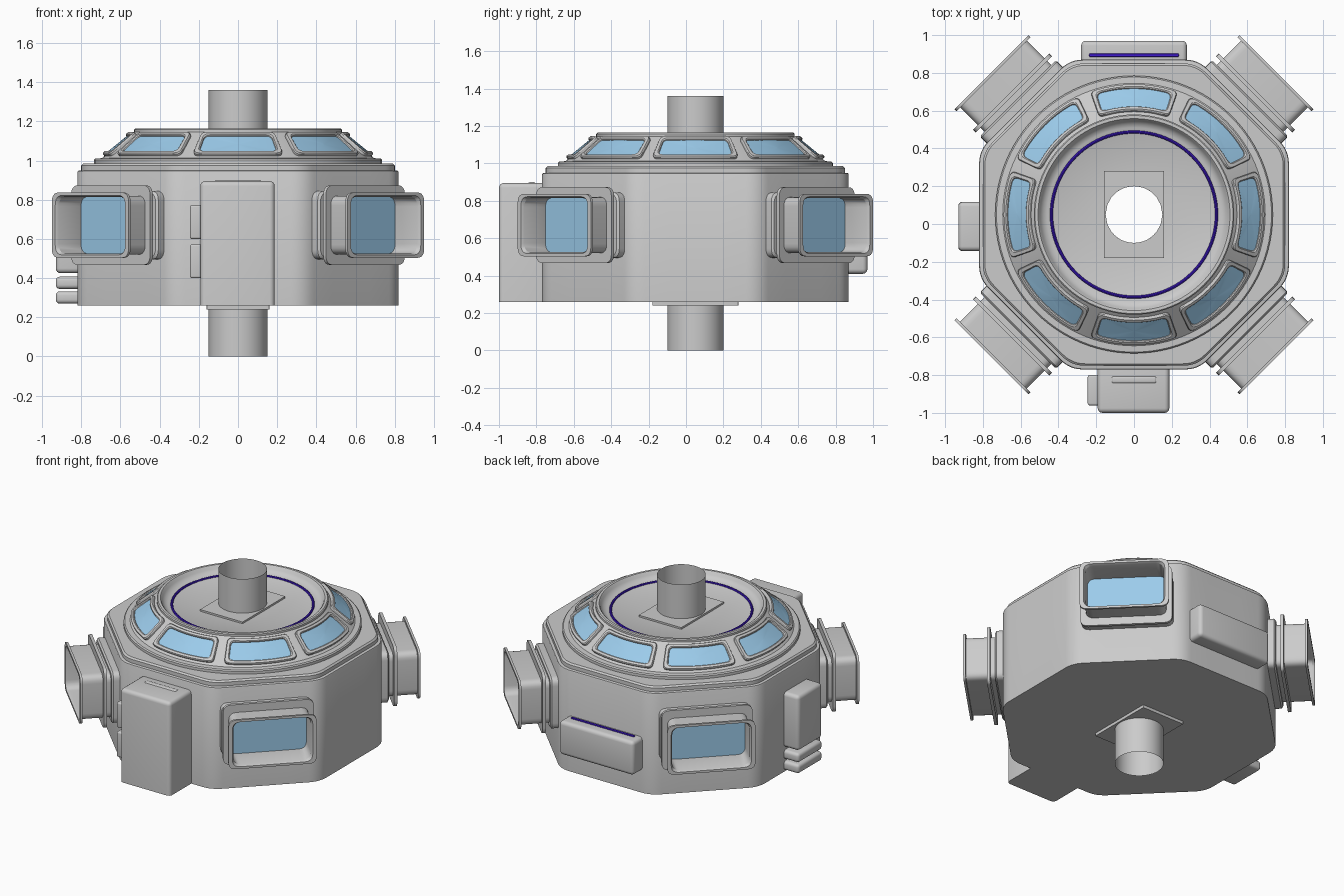
import bpy, bmesh
from math import sin, cos, pi, tan, hypot
from mathutils import Vector

if "Cube" in bpy.data.objects:
    bpy.data.objects.remove(bpy.data.objects["Cube"])

CY = 0.05          # y of the hub axis
PIPE_R = 0.15


def material(name, color):
    m = bpy.data.materials.new(name)
    m.diffuse_color = color
    m.use_nodes = True
    m.node_tree.nodes["Principled BSDF"].inputs["Base Color"].default_value = m.diffuse_color
    return m


GLASS = material("window_glass", (0.33, 0.60, 0.83, 1))
GLOW = material("blue_light", (0.05, 0.01, 0.62, 1))


def finish(bm, name, mat=None, angle=30):
    bmesh.ops.recalc_face_normals(bm, faces=bm.faces)
    me = bpy.data.meshes.new(name)
    bm.to_mesh(me)
    bm.free()
    ob = bpy.data.objects.new(name, me)
    bpy.context.collection.objects.link(ob)
    if mat:
        me.materials.append(mat)
    bpy.ops.object.select_all(action='DESELECT')
    ob.select_set(True)
    bpy.context.view_layer.objects.active = ob
    bpy.ops.object.shade_smooth_by_angle(angle=angle * pi / 180)
    return ob


def loft(name, loops, mat=None, cap=False, closed=False):
    """Skin a list of equal-length 3D loops."""
    bm = bmesh.new()
    rows = [[bm.verts.new(p) for p in lp] for lp in loops]
    pairs = list(zip(rows, rows[1:]))
    if closed:
        pairs.append((rows[-1], rows[0]))
    for a, b in pairs:
        n = len(a)
        for i in range(n):
            j = (i + 1) % n
            bm.faces.new((a[i], a[j], b[j], b[i]))
    if cap:
        bm.faces.new(rows[-1])
    return finish(bm, name, mat)


def rounded(poly, t, seg=5, n=1):
    """Round the corners of a convex 2D polygon; n pieces per straight side."""
    pts, k = [], len(poly)
    for i in range(k):
        p, a, b = (Vector(poly[q % k]) for q in (i, i - 1, i + 1))
        s, e = p + (a - p).normalized() * t, p + (b - p).normalized() * t
        for q in range(seg + 1):
            f = q / seg
            pts.append(s * (1 - f) ** 2 + p * 2 * f * (1 - f) + e * f * f)
        nxt = b + (p - b).normalized() * t
        pts += [e.lerp(nxt, q / n) for q in range(1, n)]
    return pts


def rrect(w, h, t, n=1):
    return rounded([(w, h), (-w, h), (-w, -h), (w, -h)], t, 5, n)


def at(pts, z):
    return [(p[0], p[1] + CY, z) for p in pts]


def to_circle(pts, r=PIPE_R):
    return [p.normalized() * r for p in pts]


def circle(r, n=96):
    return [Vector((r * cos(2 * pi * i / n), r * sin(2 * pi * i / n))) for i in range(n)]


def box(name, lo, hi, bevel=0.0, flat_bottom=False, mat=None):
    bm = bmesh.new()
    bmesh.ops.create_cube(bm, size=1)
    for v in bm.verts:
        v.co = [lo[i] + (v.co[i] + 0.5) * (hi[i] - lo[i]) for i in range(3)]
    if bevel:
        edges = [e for e in bm.edges if not flat_bottom
                 or max(v.co.z for v in e.verts) > lo[2] + 1e-4]
        bmesh.ops.bevel(bm, geom=edges, offset=bevel, segments=4, profile=0.5, affect='EDGES')
    return finish(bm, name, mat)


# Octagonal hull with a hole for the pipe
def octagon(a, t=0.07):
    r = a / cos(pi / 8)
    return rounded([(r * cos(pi / 8 + i * pi / 4), r * sin(pi / 8 + i * pi / 4))
                    for i in range(8)], t, 6, 4)


o = octagon(0.82)
loft("hull", [at(to_circle(o), 0.26), at(o, 0.26), at(o, 0.94), at(octagon(0.817), 0.947),
              at(octagon(0.80), 0.95), at(octagon(0.80), 0.975), at(octagon(0.79), 0.985),
              at(to_circle(o), 0.985)])

# Conical roof with rim and sunken floor
roof = [(0.735, 0.98), (0.735, 1.003), (0.728, 1.01), (0.695, 1.012), (0.53, 1.145),
        (0.53, 1.158), (0.524, 1.164), (0.508, 1.164), (0.502, 1.158), (0.495, 1.142),
        (0.48, 1.128), (0.46, 1.118), (0.15, 1.115)]
loft("roof", [at(circle(r), z) for r, z in roof])

# Through pipe and its square collars
loft("pipe", [at(circle(PIPE_R, 64), z) for z in (0, 1.36)])
sq = rrect(0.16, 0.23, 0.002, 8)
for name, z0, z1 in (("top_collar", 1.11, 1.128), ("bottom_collar", 0.265, 0.24)):
    loft(name, [at(sq, z0), at(sq, z1), at(to_circle(sq), z1)])

# Blue light ring in the floor
loft("light_ring", [at(circle(0.437 + 0.008 * cos(a), 96), 1.119 + 0.008 * sin(a))
                    for a in [i * pi / 4 for i in range(8)]], GLOW, closed=True)


# Eight roof windows wrapped on the cone
def on_cone(pts, h, ang):
    out = []
    for u, v in pts:
        r = 0.6135 - 0.775 * v + 0.633 * h
        a = ang + u / 0.63
        out.append((r * cos(a), CY + r * sin(a), 1.0785 + 0.632 * v + 0.774 * h))
    return out


for i in range(8):
    a = i * pi / 4
    prof = [(0.216, 0.088, -0.01), (0.216, 0.088, 0.012), (0.212, 0.084, 0.018),
            (0.195, 0.069, 0.018), (0.190, 0.064, 0.013), (0.188, 0.062, 0.0)]
    loft(f"roof_window_frame_{i}",
         [on_cone(rrect(w, h, 0.03, 8), d, a) for w, h, d in prof])
    loft(f"roof_window_glass_{i}",
         [on_cone(rrect(0.19 * s, 0.064 * s, 0.028 * s, 8), 0.007, a)
          for s in (1, 0.5, 0.02)], GLASS, cap=True)


# Four diagonal window tunnels
def on_side(pts, d, ang):
    return [(d * cos(ang) - u * sin(ang), CY + d * sin(ang) + u * cos(ang), 0.67 + v)
            for u, v in pts]


tunnel = [(0.80, 0.285, 0.175), (0.86, 0.285, 0.175), (0.87, 0.275, 0.165), (0.87, 0.25, 0.15),
          (0.90, 0.25, 0.15), (0.90, 0.285, 0.203), (0.92, 0.285, 0.203), (0.92, 0.25, 0.15),
          (1.052, 0.25, 0.15), (1.052, 0.277, 0.167), (1.067, 0.277, 0.167),
          (1.067, 0.252, 0.152), (1.05, 0.243, 0.145), (0.885, 0.243, 0.145)]
for i in range(4):
    a = pi / 4 + i * pi / 2
    loft(f"window_tunnel_{i}", [on_side(rrect(w, h, 0.05), d, a) for d, w, h in tunnel])
    loft(f"tunnel_glass_{i}", [on_side(rrect(0.244 * s, 0.146 * s, 0.05 * s), 0.89, a)
                               for s in (1, 0.5)], GLASS, cap=True)

# Front cabinet with top bar and side latches
box("front_cabinet", (-0.192, -1.0, 0.26), (0.187, -0.70, 0.895), 0.025, True)
box("cabinet_top_bar", (-0.12, -0.845, 0.87), (0.12, -0.805, 0.90), 0.012)
for i, z in enumerate((0.40, 0.60)):
    box(f"cabinet_latch_{i}", (-0.245, -0.96, z), (-0.17, -0.80, z + 0.172), 0.01)

# Back locker with light strip
box("back_locker", (-0.28, 0.80, 0.41), (0.28, 0.97, 0.64), 0.025)
box("locker_light_strip", (-0.237, 0.885, 0.63), (0.237, 0.902, 0.647), 0.004, mat=GLOW)

# Left locker with two bars below
box("left_locker", (-0.93, -0.143, 0.425), (-0.75, 0.117, 0.80), 0.025)
for i, z in enumerate((0.27, 0.345)):
    box(f"left_bar_{i}", (-0.93, -0.143, z), (-0.75, 0.117, z + 0.062), 0.02)
